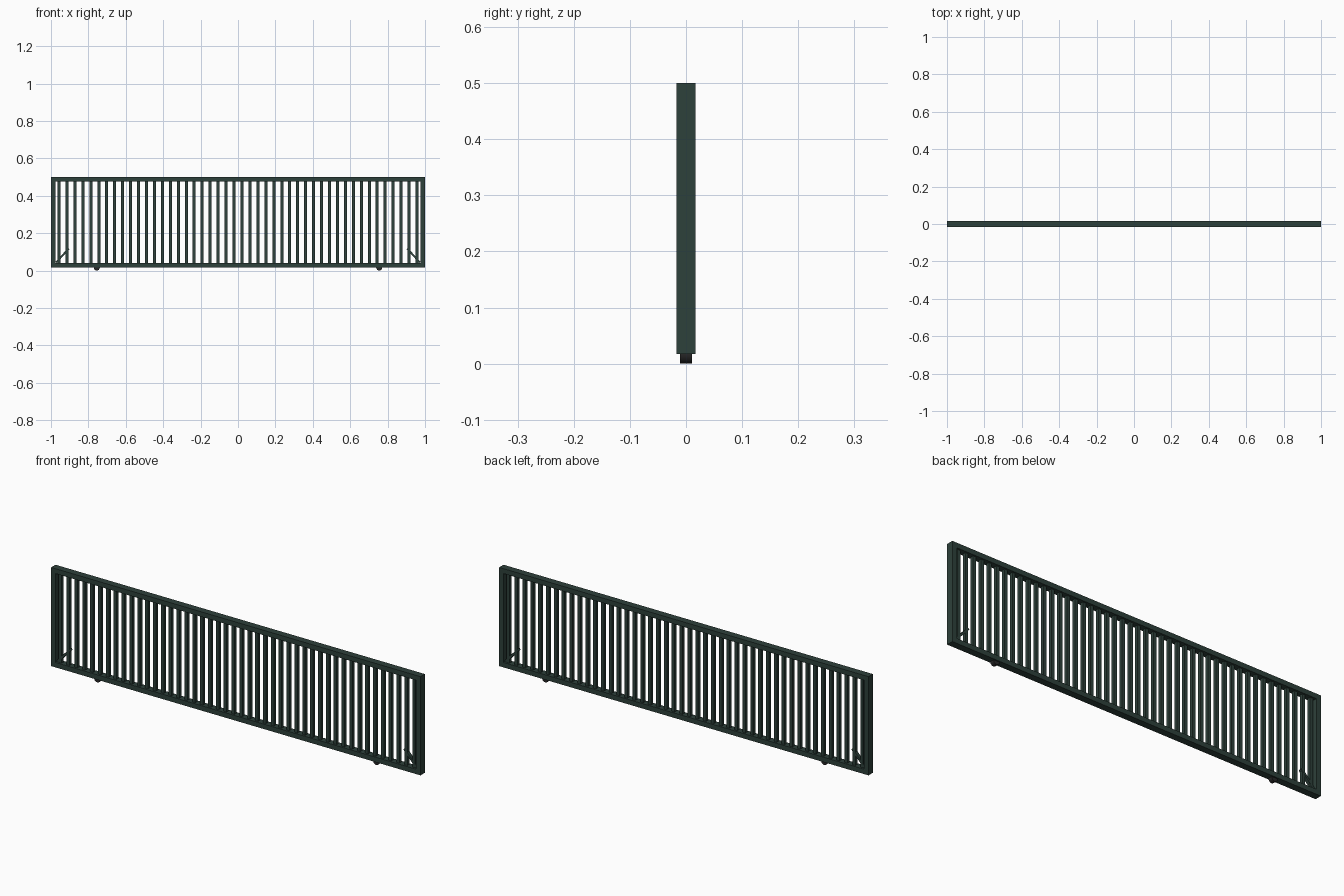
import bpy, math

if "Cube" in bpy.data.objects:
    bpy.data.objects.remove(bpy.data.objects["Cube"])

def material(name, color):
    m = bpy.data.materials.new(name)
    m.diffuse_color = (*color, 1)
    m.use_nodes = True
    m.node_tree.nodes["Principled BSDF"].inputs["Base Color"].default_value = m.diffuse_color
    return m

GREEN = material("dark_green_paint", (0.027, 0.052, 0.043))
BLACK = material("black_rubber", (0.02, 0.02, 0.02))

def box(name, center, size, angle=0):
    bpy.ops.mesh.primitive_cube_add(size=1, location=center)
    o = bpy.context.object
    o.name = name
    o.scale = size
    bpy.ops.object.transform_apply(location=False, rotation=False, scale=True)
    o.rotation_euler.y = angle
    o.data.materials.append(GREEN)
    return o

DEPTH = 0.034
BOTTOM, TOP, RAIL = 0.017, 0.5, 0.024
low, high = BOTTOM + RAIL, TOP - RAIL
mid, span = (low + high) / 2, high - low

# Outer frame: full-length rails with posts between them
box("top_rail", (0, 0, TOP - RAIL / 2), (2, DEPTH, RAIL))
box("bottom_rail", (0, 0, BOTTOM + RAIL / 2), (2, DEPTH, RAIL))
for side, s in (("left", -1), ("right", 1)):
    box(side + "_post", (s * (1 - RAIL / 2), 0, mid), (RAIL, DEPTH, span))

    # Diagonal corner brace
    x0, z0, x1, z1 = 0.972, 0.044, 0.904, 0.118
    length = math.hypot(x1 - x0, z1 - z0)
    tilt = math.atan2(z1 - z0, x0 - x1)
    box(side + "_corner_brace", (s * (x0 + x1) / 2, 0, (z0 + z1) / 2),
        (length, 0.017, 0.010), s * tilt)

    # Roller under the bottom rail
    bpy.ops.mesh.primitive_cylinder_add(vertices=24, radius=0.016, depth=0.021,
                                        location=(s * 0.755, 0, 0.016),
                                        rotation=(math.pi / 2, 0, 0))
    wheel = bpy.context.object
    wheel.name = side + "_roller"
    wheel.data.materials.append(BLACK)
    bpy.ops.object.shade_smooth_by_angle()

# Vertical bars
COUNT, REACH = 46, 0.957
for i in range(COUNT):
    x = -REACH + 2 * REACH * i / (COUNT - 1)
    box(f"bar_{i + 1:02d}", (x, 0, mid), (0.016, 0.016, span))
